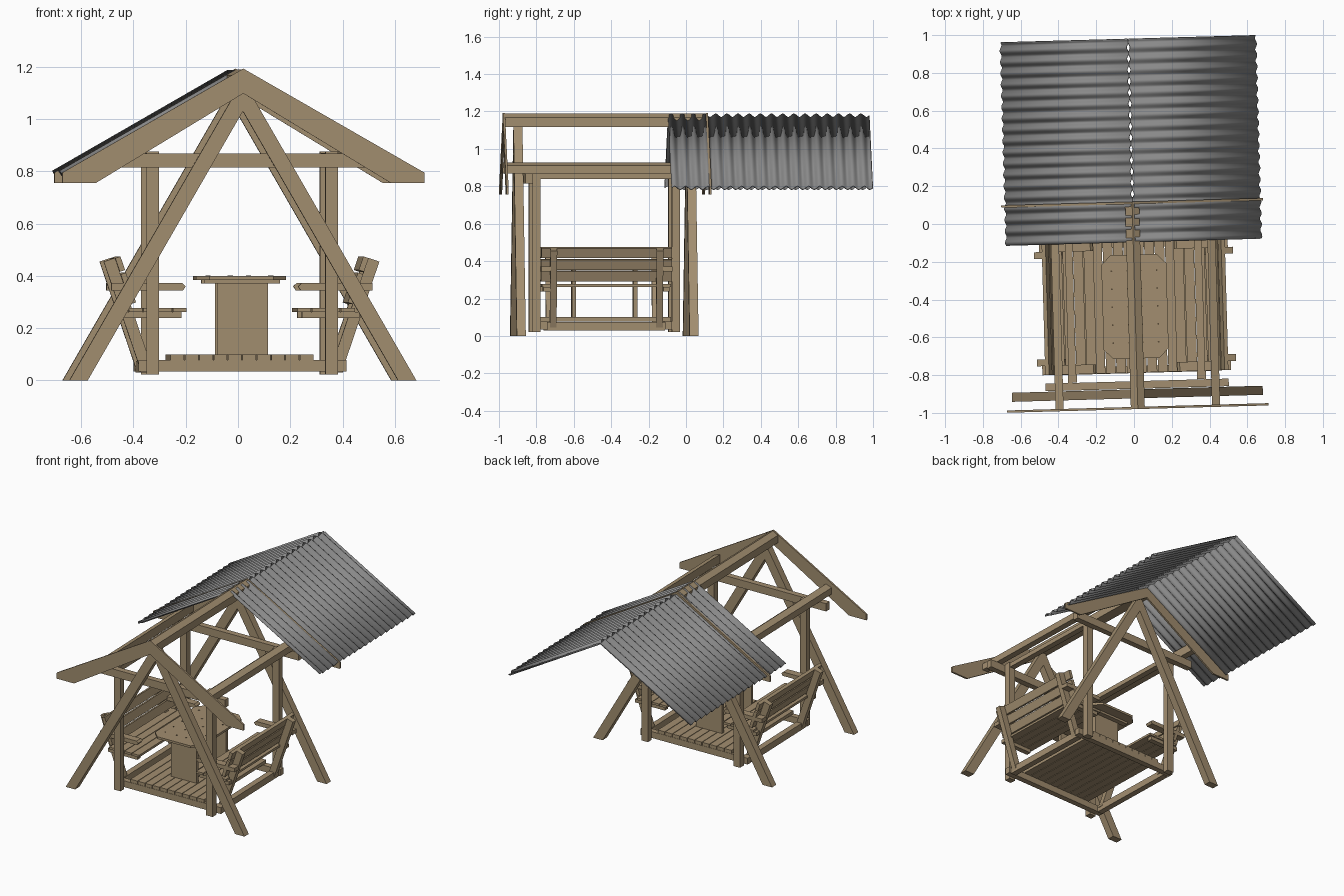
import bpy, bmesh, math
from mathutils import Matrix

cube = bpy.data.objects.get("Cube")
if cube:
    bpy.data.objects.remove(cube)

# The whole structure is turned slightly about z and its middle sits off the origin
PLACE = Matrix.Rotation(0.028, 4, 'Z') @ Matrix.Translation((-0.007, 0, 0))
YC = -0.437
SIDES = (("left", 1), ("right", -1))
ENDS = (("front", -1), ("back", 1))


def material(name, color):
    m = bpy.data.materials.new(name)
    m.use_nodes = True
    m.diffuse_color = (*color, 1)
    bsdf = m.node_tree.nodes["Principled BSDF"]
    bsdf.inputs["Base Color"].default_value = (*color, 1)
    bsdf.inputs["Roughness"].default_value = 0.8
    return m


WOOD = material("weathered wood", (0.36, 0.27, 0.16))
METAL = material("grey roof sheet", (0.25, 0.25, 0.25))
SCREW = material("dark screw", (0.10, 0.07, 0.04))


def finish(name, bm, mat):
    bmesh.ops.recalc_face_normals(bm, faces=bm.faces)
    bm.transform(PLACE)
    me = bpy.data.meshes.new(name)
    bm.to_mesh(me)
    bm.free()
    me.materials.append(mat)
    ob = bpy.data.objects.new(name, me)
    bpy.context.collection.objects.link(ob)
    return ob


def prism(name, outline, a, b, axis='Y', mat=WOOD):
    """Extrude an outline: xz outline along y, or xy outline along z."""
    bm = bmesh.new()
    if axis == 'Y':
        verts = [bm.verts.new((u, a, v)) for u, v in outline]
        step = (0, b - a, 0)
    else:
        verts = [bm.verts.new((u, v, a)) for u, v in outline]
        step = (0, 0, b - a)
    face = bm.faces.new(verts)
    new = bmesh.ops.extrude_face_region(bm, geom=[face])["geom"]
    bmesh.ops.translate(bm, vec=step, verts=[v for v in new if isinstance(v, bmesh.types.BMVert)])
    return finish(name, bm, mat)


def box(name, x, y, z):
    """Axis-aligned board from three (min, max) pairs."""
    return prism(name, [(x[0], z[0]), (x[1], z[0]), (x[1], z[1]), (x[0], z[1])], y[0], y[1])


def span(center, width):
    return (center - width / 2, center + width / 2)


def flip(outline, s):
    return [(u * s, v) for u, v in outline]


# Ridge beam with a gabled top
prism("ridge_beam", [(-0.037, 1.117), (0.037, 1.117), (0.037, 1.168), (0, 1.19), (-0.037, 1.168)],
      -0.978, 0.11)

# A-frames, cross beams and gable boards at both ends
leg = [(0.664, 0), (0.594, 0), (0, 1.03), (0, 1.117), (0.019, 1.117)]
gable = [(0, 1.193), (0.693, 0.795), (0.693, 0.755), (0.565, 0.755), (0, 1.098)]
for end, e in ENDS:
    yl = span(YC + e * 0.462, 0.048)
    for side, s in SIDES:
        prism(f"{end}_{side}_leg", flip(leg, s), *yl)
        prism(f"{end}_{side}_gable_board", flip(gable, s), *span(YC + 0.006 + e * 0.543, 0.012))
    box(f"{end}_cross_beam", (-0.485, 0.485), span(YC + e * 0.415, 0.04), (0.815, 0.868))

# Side purlins with tops cut to the roof slope
for side, s in SIDES:
    prism(f"{side}_purlin", flip([(0.393, 0.868), (0.436, 0.868), (0.436, 0.912), (0.393, 0.927)], s),
          -0.978, 0.11)

# Corrugated roof sheets, slid back off the frame
Y0, Y1, WAVES, PER = -0.095, 0.98, 18, 10
for side, s in SIDES:
    bm = bmesh.new()
    rows = []
    n = WAVES * PER
    for i in range(n + 1):
        y = Y0 + (Y1 - Y0) * i / n
        lift = 0.01 * math.sin(2 * math.pi * i / PER)
        rows.append([bm.verts.new((s * (x + 0.5 * lift) + 0.003, y, 1.18 - 0.575 * x + 0.87 * lift))
                     for x in (0.004, 0.675)])
    for r, q in zip(rows, rows[1:]):
        bm.faces.new((r[0], r[1], q[1], q[0]))
    roof = finish(f"{side}_roof_sheet", bm, METAL)
    mod = roof.modifiers.new("thickness", 'SOLIDIFY')
    mod.thickness = 0.005
    mod.offset = 0
    for p in roof.data.polygons:
        p.use_smooth = True
    bpy.ops.object.select_all(action='DESELECT')
    roof.select_set(True)
    bpy.context.view_layer.objects.active = roof
    bpy.ops.object.shade_smooth_by_angle(angle=math.radians(50))

# Swing cabin: posts, base frame and top rails
for end, e in ENDS:
    for side, s in SIDES:
        box(f"{end}_{side}_post", span(s * 0.342, 0.048), span(YC + e * 0.373, 0.042), (0.022, 0.875))
    box(f"{end}_base_beam", (-0.395, 0.4), span(YC + e * 0.333, 0.038), (0.035, 0.078))
for side, s in SIDES:
    box(f"{side}_base_beam", span(s * 0.368, 0.04), span(YC, 0.628), (0.03, 0.075))
    box(f"{side}_top_rail", span(s * 0.342, 0.04), span(YC, 0.704), (0.84, 0.87))

# Floor planks
for i in range(10):
    box(f"floor_plank_{i + 1}", span(-0.247 + i * 0.055, 0.051), span(YC, 0.7), (0.078, 0.1))

# Table: two pedestal boards, battens and a top with clipped corners
for end, e in ENDS:
    box(f"{end}_table_board", span(0.008, 0.192), span(YC + e * 0.165, 0.022), (0.1, 0.372))
    box(f"{end}_table_batten", span(0.004, 0.29), span(YC + e * 0.19, 0.035), (0.37, 0.385))
hx, hy, c = 0.172, 0.275, 0.05
corner = [(hx, hy - c), (hx - c, hy)]
octagon = (corner + [(-x, y) for x, y in reversed(corner)] + [(-x, -y) for x, y in corner]
           + [(x, -y) for x, y in reversed(corner)])
prism("table_top", [(x, y + YC) for x, y in octagon], 0.385, 0.4, 'Z')

# Screw heads on the table
bm = bmesh.new()
for x in (-0.12, -0.035, 0.035, 0.12):
    for j in range(-2, 3):
        bmesh.ops.create_cone(bm, cap_ends=True, segments=8, radius1=0.005, radius2=0.005, depth=0.004,
                              matrix=Matrix.Translation((x, YC + j * 0.095, 0.4)))
finish("table_screws", bm, SCREW)

# Benches with leaning backs and armrests
LEAN = 0.34


def leaning(inner, outer, z0, z1):
    """Slanted board outline, offset from the line of the back struts."""
    return [(0.372 + d + LEAN * (z - 0.07), z - LEAN * d)
            for d, z in ((inner, z0), (outer, z0), (outer, z1), (inner, z1))]


for side, s in SIDES:
    for i in range(4):
        box(f"{side}_seat_slat_{i + 1}", span(s * (0.238 + i * 0.056), 0.052), span(YC, 0.69), (0.262, 0.277))
    for i in range(3):
        z = 0.285 + i * 0.062
        prism(f"{side}_back_slat_{i + 1}", flip(leaning(-0.04, -0.02, z, z + 0.052), s), *span(YC, 0.7))
    for end, e in ENDS:
        prism(f"{end}_{side}_back_strut", flip(leaning(-0.02, 0.022, 0.05, 0.462), s),
              *span(YC + e * 0.284, 0.036))
        box(f"{end}_{side}_seat_batten", sorted((s * 0.23, s * 0.45)), span(YC + e * 0.32, 0.034), (0.238, 0.262))
        arm = [(0.225, 0.345), (0.5, 0.345), (0.5, 0.372), (0.228, 0.372), (0.215, 0.36)]
        prism(f"{end}_{side}_armrest", flip(arm, s), *span(YC + e * 0.325, 0.05))
